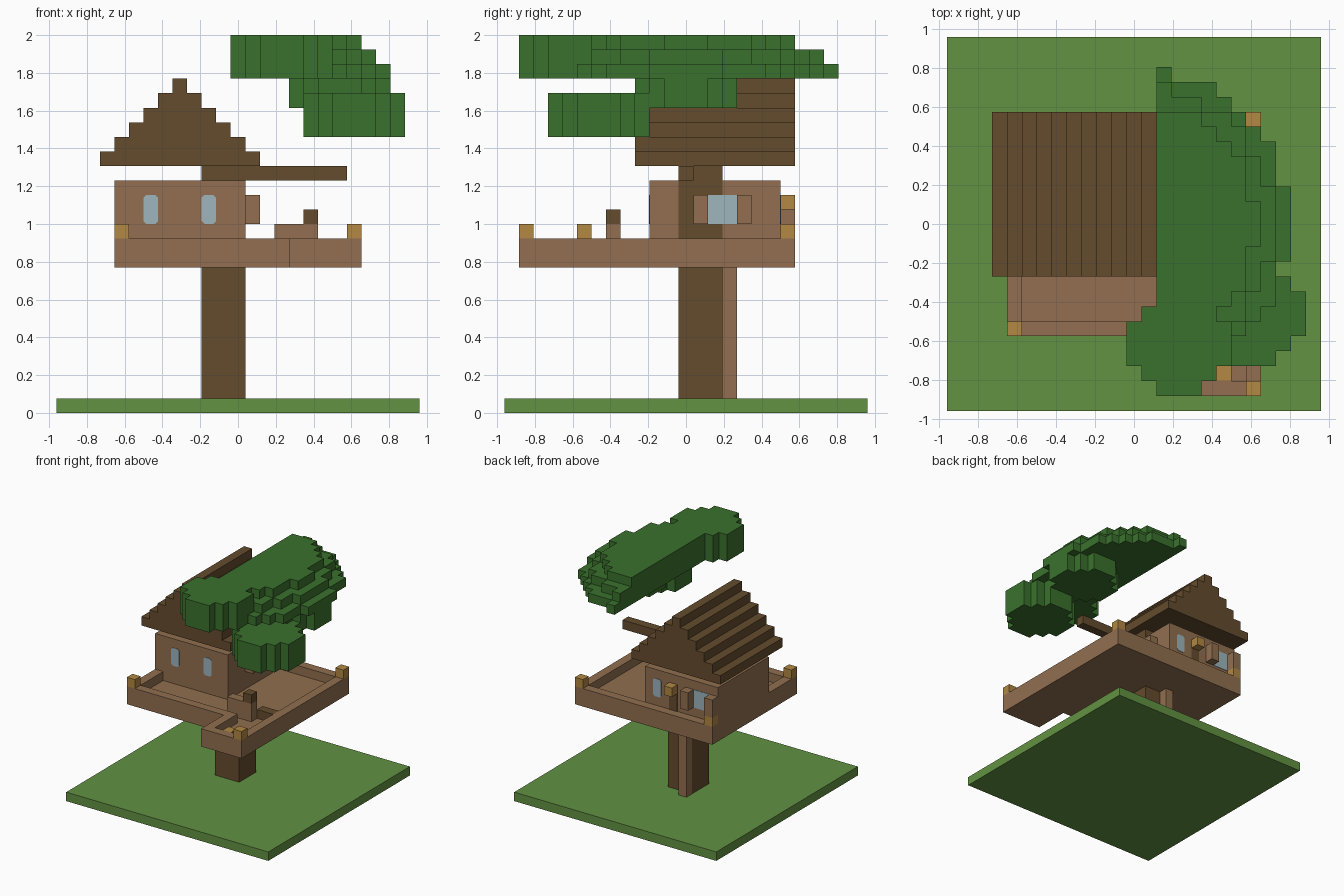
import bpy, bmesh
from mathutils import Vector

cube = bpy.data.objects.get("Cube")
if cube:
    bpy.data.objects.remove(cube)

U = 2 / 26                       # one block
HALF = 12.5                      # half the ground width in blocks


def material(name, r, g, b):
    def lin(c):
        c /= 255
        return c / 12.92 if c <= 0.04045 else ((c + 0.055) / 1.055) ** 2.4
    col = (lin(r), lin(g), lin(b), 1)
    m = bpy.data.materials.new(name)
    m.use_nodes = True
    m.diffuse_color = col
    m.node_tree.nodes["Principled BSDF"].inputs["Base Color"].default_value = col
    return m


GRASS = material("grass green", 98, 146, 66)
LEAF = material("leaf green", 58, 113, 45)
BARK = material("dark bark", 100, 76, 45)
PLANK = material("plank brown", 146, 111, 80)
LAMP = material("lamp ochre", 178, 136, 66)
GLASS = material("pale glass", 158, 182, 190)


def place(p):
    return Vector((p[0] - HALF, p[1] - HALF, p[2])) * U


def finish(bm, name, mat):
    bmesh.ops.recalc_face_normals(bm, faces=bm.faces)
    me = bpy.data.meshes.new(name)
    bm.to_mesh(me)
    bm.free()
    me.materials.append(mat)
    ob = bpy.data.objects.new(name, me)
    bpy.context.collection.objects.link(ob)
    return ob


def add_box(bm, lo, hi):
    a, b = place(lo), place(hi)
    verts = bmesh.ops.create_cube(bm, size=1)["verts"]
    for v in verts:
        v.co = Vector([(a[n] + b[n]) / 2 + v.co[n] * (b[n] - a[n]) for n in range(3)])


def boxes(name, mat, *spans):
    bm = bmesh.new()
    for lo, hi in spans:
        add_box(bm, lo, hi)
    return finish(bm, name, mat)


def block(name, mat, *cells):
    return boxes(name, mat, *[(c, [n + 1 for n in c]) for c in cells])


def ring(x0, y0, x1, y1, z0, z1):
    """Four walls one block thick around a rectangle."""
    return [((x0, y0, z0), (x1, y0 + 1, z1)), ((x0, y1 - 1, z0), (x1, y1, z1)),
            ((x0, y0 + 1, z0), (x0 + 1, y1 - 1, z1)),
            ((x1 - 1, y0 + 1, z0), (x1, y1 - 1, z1))]


def pane(name, x, y0, y1):
    """Thin window pane with clipped corners, facing along y."""
    bm = bmesh.new()
    add_box(bm, (x, y0, 13), (x + 1, y1, 15))
    edges = [e for e in bm.edges
             if abs((e.verts[0].co - e.verts[1].co).y) > 0.001]
    bmesh.ops.bevel(bm, geom=edges, offset=0.015, segments=1, affect='EDGES')
    return finish(bm, name, GLASS)


# Ground and trunk
boxes("ground", GRASS, ((0, 0, 0), (25, 25, 1)))
boxes("trunk", BARK, ((10, 12, 1), (13, 15, 17)))
boxes("branch", BARK, ((13, 12, 16), (20, 13, 17)))
boxes("ladder", PLANK, ((10, 15, 1), (11, 16, 10)))

# Platform with a low rim and a front landing
boxes("platform_floor", PLANK, ((4, 5, 10), (21, 20, 11)), ((16, 1, 10), (21, 5, 11)))
boxes("platform_rim", PLANK,
      ((4, 5, 11), (17, 6, 12)), ((4, 6, 11), (5, 19, 12)),
      ((4, 19, 11), (21, 20, 12)), ((20, 2, 11), (21, 19, 12)),
      ((16, 1, 11), (21, 2, 12)), ((16, 2, 11), (17, 5, 12)))
block("corner_lamps", LAMP, (4, 5, 12), (20, 1, 12), (20, 19, 12), (4, 19, 12))
block("landing_lamp", LAMP, (18, 2, 11))

# Bench on the deck
boxes("bench_seat", PLANK, ((15, 7, 11), (18, 8, 13)))
block("bench_post", BARK, (17, 7, 13))
boxes("bench_log", BARK, ((18, 8, 11), (20, 9, 12)))

# Hollow house, open under the roof
boxes("house_walls", PLANK, *ring(4, 10, 13, 19, 11, 16))
T = 0.05                         # pane thickness in blocks
for n, x in enumerate((6, 10)):
    pane(f"front_window_{n + 1}", x, 10 - T, 10 + T)
pane("back_small_window", 11, 19 - T, 19 + T)
boxes("side_window", GLASS, ((13 - T, 14, 13), (13 + T, 16, 15)))
boxes("back_window", GLASS, ((5, 19 - T, 13), (7, 19 + T, 15)))
boxes("side_shutters", PLANK, *[((13, y, 13), (14, y + 1, 15)) for y in (13, 16)])
boxes("back_shutters", PLANK, *[((x, 19, 13), (x + 1, 20, 15)) for x in (4, 7)])
boxes("back_door", BARK, ((9, 19 - T, 12), (10, 19 + T, 15)))
block("door_lamp", LAMP, (9, 19, 14))

# Stepped gable roof
boxes("roof", BARK, *[((3 + n, 9, 17 + n), (14 - n, 20, 18 + n)) for n in range(6)])


# Foliage: a wide half crown and three small clumps, joined as one shell
def disc(cx, cy, k, r):
    return {(i, j, k) for i in range(25) for j in range(25)
            if (i + 0.5 - cx) ** 2 + (j + 0.5 - cy) ** 2 <= r * r}


cells = set()
for k, r in ((23, 10.35), (24, 9.4), (25, 8.1)):
    cells |= {c for c in disc(HALF, HALF, k, r) if c[0] >= 14}
for cx, cy, k in ((15.5, 4.5, 24), (20.5, 6.5, 20), (19.5, 12.5, 22)):
    for dz in (-1, 0, 1):
        cells |= disc(cx, cy, k + dz, (3.6 ** 2 - dz * dz) ** 0.5)

bm = bmesh.new()
corners = {}


def corner(p):
    if p not in corners:
        corners[p] = bm.verts.new(place(p))
    return corners[p]


for c in cells:
    for axis in range(3):
        for side in (0, 1):
            near = list(c)
            near[axis] += 2 * side - 1
            if tuple(near) in cells:
                continue
            u, v = (axis + 1) % 3, (axis + 2) % 3
            quad = []
            for du, dv in ((0, 0), (1, 0), (1, 1), (0, 1)):
                p = list(c)
                p[axis] += side
                p[u] += du
                p[v] += dv
                quad.append(corner(tuple(p)))
            bm.faces.new(quad if side else quad[::-1])
finish(bm, "foliage", LEAF)
